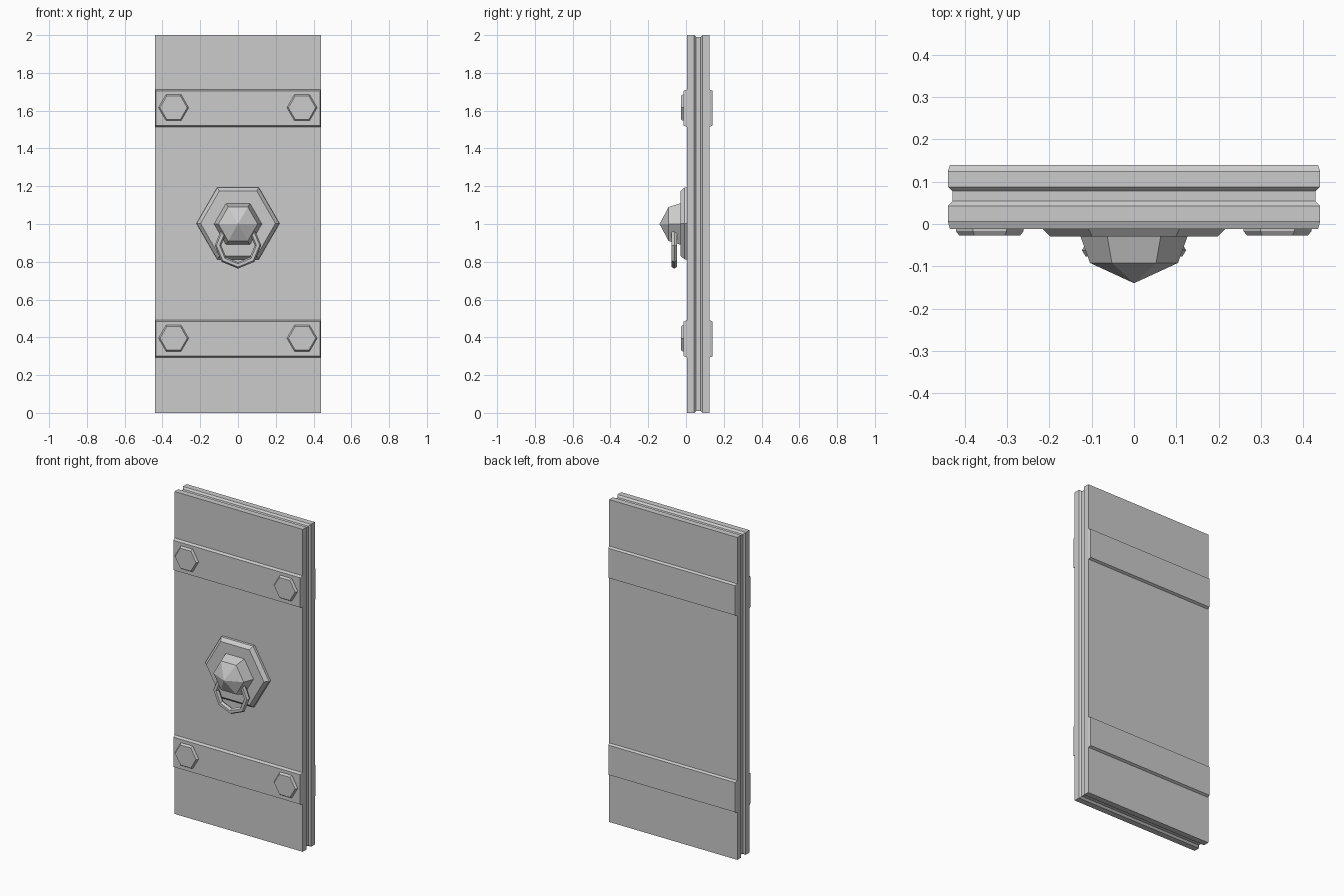
import bpy, bmesh, math

if "Cube" in bpy.data.objects:
    bpy.data.objects.remove(bpy.data.objects["Cube"])


def rect(hx, hz):
    return [(-hx, -hz), (hx, -hz), (hx, hz), (-hx, hz)]


def hexagon(r):
    return [(r * math.cos(i * math.pi / 3), r * math.sin(i * math.pi / 3)) for i in range(6)]


def loft(name, sections, x=0, z=0, tip=None):
    """Skin a stack of (outline, y) sections; optionally close the end to a point."""
    bm = bmesh.new()
    rings = [[bm.verts.new((px + x, y, pz + z)) for px, pz in pts] for pts, y in sections]
    n = len(rings[0])
    for a, b in zip(rings, rings[1:]):
        for i in range(n):
            j = (i + 1) % n
            bm.faces.new((a[i], a[j], b[j], b[i]))
    bm.faces.new(rings[0])
    if tip is None:
        bm.faces.new(rings[-1])
    else:
        apex = bm.verts.new((x, tip, z))
        for i in range(n):
            bm.faces.new((rings[-1][i], rings[-1][(i + 1) % n], apex))
    bmesh.ops.recalc_face_normals(bm, faces=bm.faces)
    mesh = bpy.data.meshes.new(name)
    bm.to_mesh(mesh)
    bm.free()
    obj = bpy.data.objects.new(name, mesh)
    bpy.context.collection.objects.link(obj)
    return obj


FRONT, BACK = 0.006, 0.125

# Door slab with a chamfered groove running round its edge
full, inner = rect(0.44, 1.0), rect(0.429, 0.989)
loft("door_slab", [(full, FRONT), (full, 0.043), (inner, 0.054),
                   (inner, 0.078), (full, 0.088), (full, BACK)], z=1.0)

# Straps on both faces, with bolts on the front
for label, z in (("lower", 0.392), ("upper", 1.613)):
    base, face = rect(0.44, 0.099), rect(0.435, 0.092)
    loft(label + "_front_strap", [(base, FRONT), (face, -0.012)], z=z)
    loft(label + "_back_strap", [(base, BACK), (face, 0.14)], z=z)
    for side, x in (("left", -0.341), ("right", 0.339)):
        loft(f"{label}_{side}_bolt", [(hexagon(0.08), -0.010), (hexagon(0.08), -0.017),
                                      (hexagon(0.072), -0.027)], x=x, z=z + 0.003)

# Hexagonal back plate and faceted knob
loft("knob_plate", [(hexagon(0.22), FRONT), (hexagon(0.219), -0.008),
                    (hexagon(0.198), -0.029)], z=1.003)
loft("knob", [(hexagon(0.128), -0.025), (hexagon(0.104), -0.092)], z=1.0, tip=-0.14)

# Eight-sided pull ring hanging from the knob
bpy.ops.mesh.primitive_torus_add(major_segments=8, minor_segments=6,
                                 major_radius=0.106, minor_radius=0.017,
                                 location=(0, -0.062, 0.887), rotation=(math.pi / 2, 0, 0))
bpy.context.object.name = "pull_ring"
